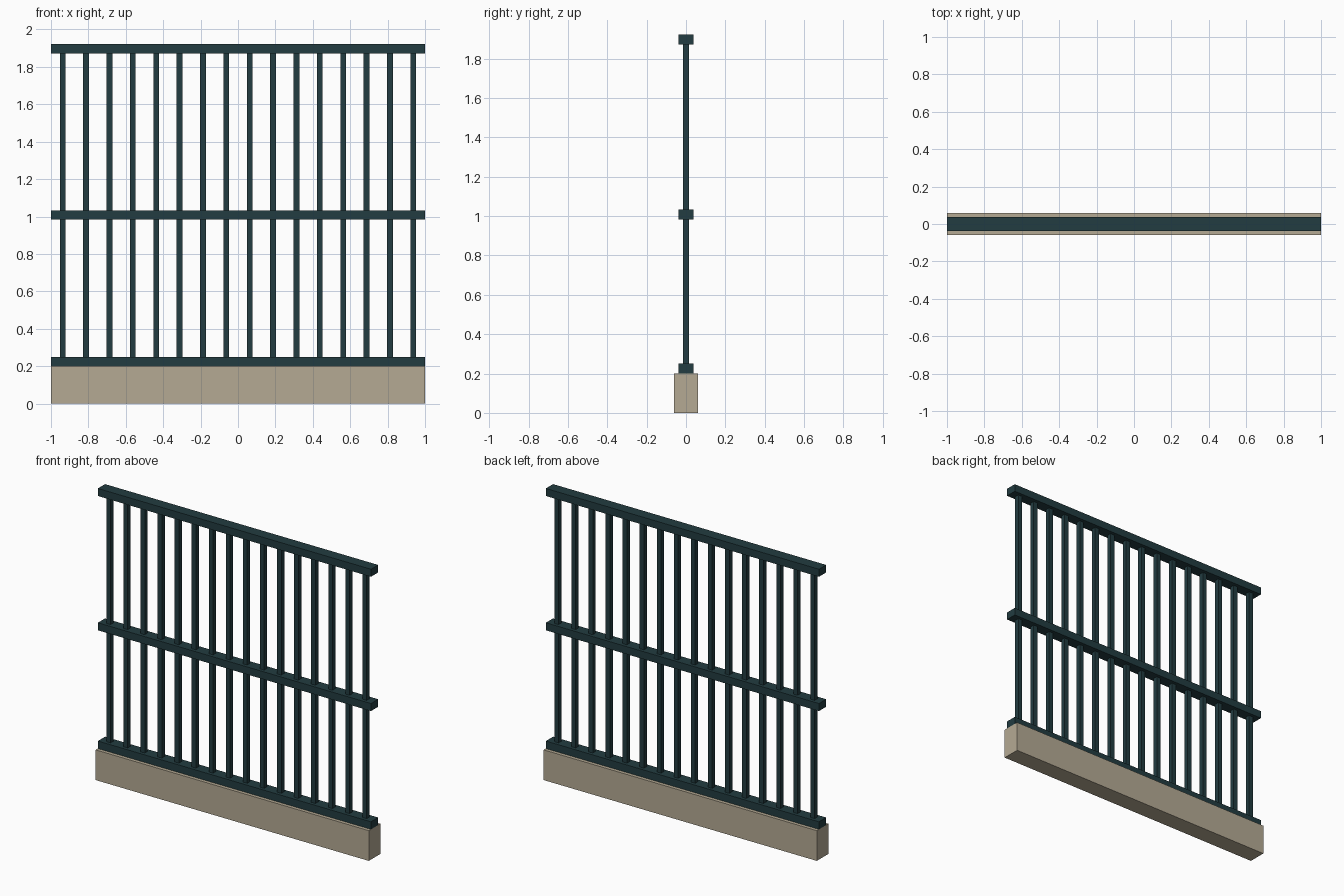
import bpy

if "Cube" in bpy.data.objects:
    bpy.data.objects.remove(bpy.data.objects["Cube"])


def material(name, rgb):
    m = bpy.data.materials.new(name)
    m.diffuse_color = (*rgb, 1.0)
    m.use_nodes = True
    m.node_tree.nodes["Principled BSDF"].inputs["Base Color"].default_value = m.diffuse_color
    return m


IRON = material("dark_teal_paint", (0.016, 0.045, 0.052))
STONE = material("beige_stone", (0.462, 0.402, 0.296))


def box(name, x, width, depth, z0, z1, mat):
    """Box centred on y = 0, spanning z0 to z1."""
    bpy.ops.mesh.primitive_cube_add(size=1, location=(x, 0, (z0 + z1) / 2))
    ob = bpy.context.object
    ob.name = name
    ob.scale = (width, depth, z1 - z0)
    bpy.ops.object.transform_apply(location=False, rotation=False, scale=True)
    ob.data.materials.append(mat)
    return ob


# Stone plinth
box("plinth", 0, 2.0, 0.12, 0.0, 0.20, STONE)

# Three horizontal rails
for name, z in (("bottom_rail", 0.20), ("middle_rail", 0.983), ("top_rail", 1.872)):
    box(name, 0, 2.0, 0.075, z, z + 0.05, IRON)

# Evenly spaced square bars, ending inside the bottom and top rails
BARS = 16
STEP = 2.0 / BARS
for i in range(BARS):
    box(f"bar_{i + 1}", -1 + STEP * (i + 0.5), 0.031, 0.031, 0.22, 1.90, IRON)
